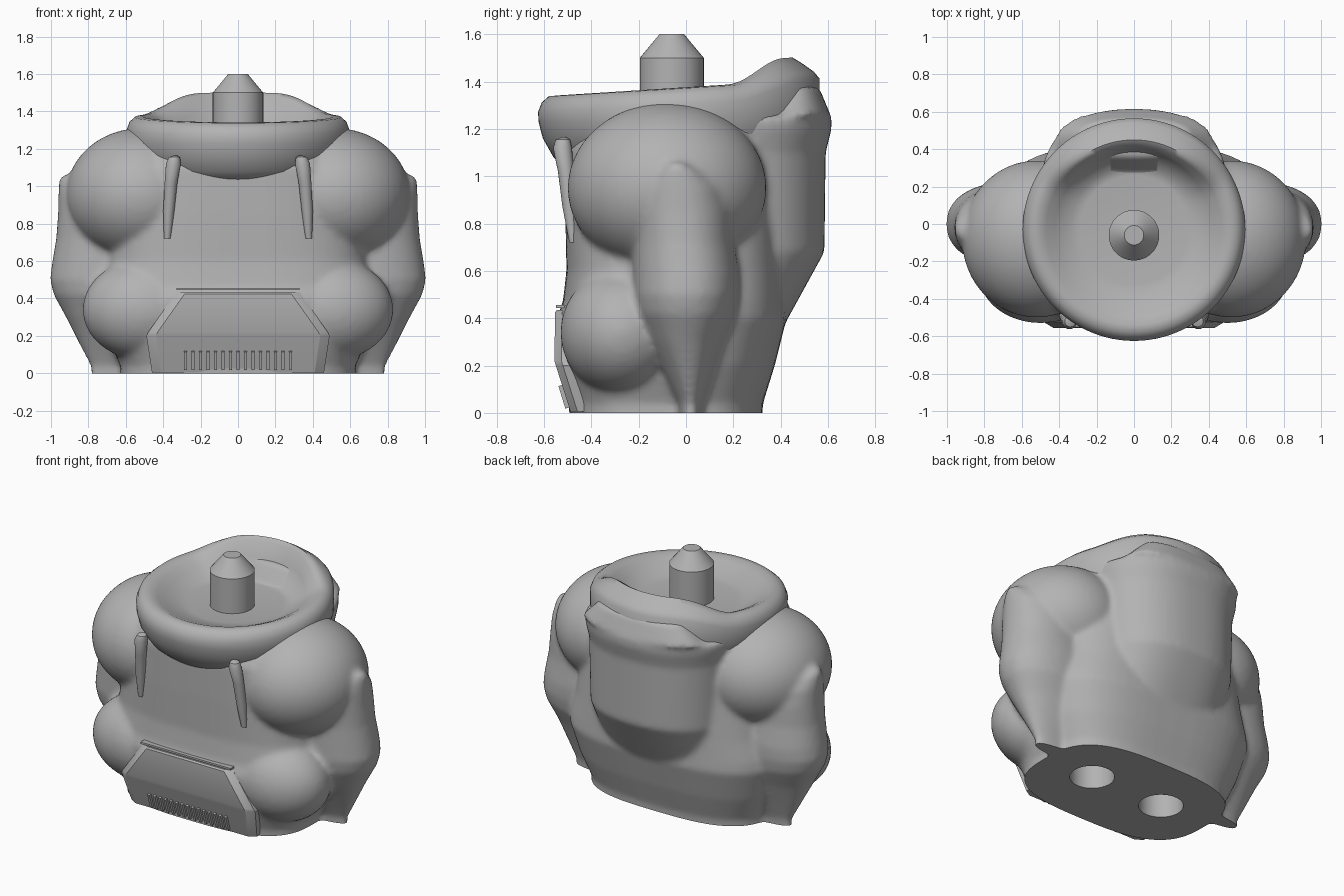
import bpy, bmesh, math
from mathutils import Matrix, Vector

if "Cube" in bpy.data.objects:
    bpy.data.objects.remove(bpy.data.objects["Cube"])

grey = bpy.data.materials.new("plain_grey")
grey.use_nodes = True
grey.diffuse_color = (0.45, 0.45, 0.45, 1)
grey.node_tree.nodes["Principled BSDF"].inputs["Base Color"].default_value = (0.45, 0.45, 0.45, 1)


def finish(bm, name, angle=40):
    bmesh.ops.recalc_face_normals(bm, faces=bm.faces)
    mesh = bpy.data.meshes.new(name)
    bm.to_mesh(mesh)
    bm.free()
    mesh.materials.append(grey)
    ob = bpy.data.objects.new(name, mesh)
    bpy.context.collection.objects.link(ob)
    select(ob)
    bpy.ops.object.shade_smooth_by_angle(angle=math.radians(angle))
    return ob


def select(ob):
    bpy.ops.object.select_all(action='DESELECT')
    ob.select_set(True)
    bpy.context.view_layer.objects.active = ob


def skin(bm, rings):
    """Join equal vertex rings into a closed tube."""
    loops = [[bm.verts.new(p) for p in ring] for ring in rings]
    n = len(loops[0])
    for a, b in zip(loops, loops[1:]):
        for i in range(n):
            j = (i + 1) % n
            bm.faces.new((a[i], a[j], b[j], b[i]))
    bm.faces.new(loops[0][::-1])
    bm.faces.new(loops[-1])


def loft(bm, rows, power=2.0, side=1, n=64):
    """Stack superellipses given as z, centre x, centre y, radius x, radius y."""
    rings = []
    for z, cx, cy, rx, ry in rows:
        ring = []
        for i in range(n):
            c, s = math.cos(math.tau * i / n), math.sin(math.tau * i / n)
            e = 2 / power
            ring.append((side * (cx + rx * math.copysign(abs(c) ** e, c)),
                         cy + ry * math.copysign(abs(s) ** e, s), z))
        rings.append(ring)
    skin(bm, rings)


def ellipsoid(bm, centre, radii):
    m = Matrix.Translation(centre) @ Matrix.Diagonal((*radii, 1))
    bmesh.ops.create_uvsphere(bm, u_segments=48, v_segments=32, radius=1, matrix=m)


def boolean(ob, cutter):
    mod = ob.modifiers.new("cut", 'BOOLEAN')
    mod.operation, mod.solver, mod.object = 'DIFFERENCE', 'EXACT', cutter
    cutter.hide_render = True


# Body mass: torso, back pack, shoulders and arms fused into one skin
bm = bmesh.new()
loft(bm, [(-.06, 0, -.085, .63, .405), (.04, 0, -.085, .63, .41), (.2, 0, -.085, .7, .46),
          (.4, 0, -.06, .75, .485), (.47, 0, -.05, .74, .47), (.6, 0, -.045, .7, .46),
          (.85, 0, -.055, .66, .455), (1.1, 0, -.06, .62, .45), (1.25, 0, -.05, .5, .4)], 3)
loft(bm, [(.38, 0, .15, .42, .27), (.68, 0, .17, .47, .415), (1.1, 0, .17, .48, .42),
          (1.2, 0, .17, .5, .445), (1.25, 0, .17, .5, .445), (1.26, 0, .44, .42, .17),
          (1.38, 0, .46, .3, .1)], 2.4)
arm = [(-.06, .5, .02, .29, .05), (.04, .5, .02, .29, .06), (.3, .58, 0, .34, .17),
       (.42, .64, 0, .345, .215), (.5, .66, 0, .345, .225), (.58, .66, 0, .335, .225),
       (.72, .66, -.01, .312, .215), (.85, .66, -.015, .302, .215), (.95, .66, -.02, .3, .195),
       (1.02, .66, -.03, .297, .14), (1.06, .66, -.04, .29, .06)]
for side in (1, -1):
    loft(bm, arm, 2.2, side)
    ellipsoid(bm, (side * .52, -.08, .95), (.4, .42, .36))
    ellipsoid(bm, (side * .5, -.27, .34), (.33, .26, .27))
body = finish(bm, "body")
remesh = body.modifiers.new("fuse", 'REMESH')
remesh.mode, remesh.voxel_size, remesh.use_smooth_shade = 'VOXEL', 0.018, True
soften = body.modifiers.new("soften", 'SMOOTH')
soften.factor, soften.iterations = 0.5, 6

# Cutters: flat floor, two sockets underneath, waist slot and elbow notches
cutters = []
bm = bmesh.new()
bmesh.ops.create_cube(bm, size=3, matrix=Matrix.Translation((0, 0, -1.5)))
cutters.append(finish(bm, "floor_cutter"))
bm = bmesh.new()
for side in (1, -1):
    bmesh.ops.create_cone(bm, cap_ends=True, segments=48, radius1=.135, radius2=.135, depth=.6,
                          matrix=Matrix.Translation((side * .27, -.07, 0)))
cutters.append(finish(bm, "socket_cutter"))
bm = bmesh.new()
for side in (1, -1):
    turn = Matrix.Rotation(side * math.radians(55), 4, 'Z') @ Matrix.Rotation(math.radians(90), 4, 'X')
    bmesh.ops.create_cone(bm, cap_ends=True, segments=3, radius1=.02, radius2=.075, depth=.16,
                          matrix=Matrix.Translation((side * .77, -.32, .59)) @ turn)
cutters.append(finish(bm, "notch_cutter"))
for cutter in cutters:
    boolean(body, cutter)
select(body)
bpy.ops.object.convert(target='MESH')
for cutter in cutters:
    bpy.data.objects.remove(cutter)
body.data.materials.clear()
body.data.materials.append(grey)
select(body)
bpy.ops.object.shade_smooth_by_angle(angle=math.radians(45))

# Collar: a shallow dish with a rolled rim that rises at the back
bm = bmesh.new()
count, centre_y = 96, -.03
columns = []
for i in range(count):
    a = math.tau * i / count
    c, s = math.cos(a), math.sin(a)
    y = centre_y + .5 * s
    t = min(max((y - .17) / .26, 0), 1)
    b = t * t * (3 - 2 * t)
    rim = 1.34 + (y + .55) * .065 + .095 * b
    profile = [(.29, 1.27), (.34, 1.277), (.42, 1.27 + (rim - 1.27) * .5),
               (.47 - .02 * b, rim - .018), (.51 - .03 * b, rim), (.55 - .03 * b, rim - .004 - .02 * b),
               (.58 - .01 * b, rim - .03 - .03 * b), (.595, rim - .07 - .02 * b),
               (.593, 1.23), (.575, 1.16), (.53, 1.08), (.46, 1.02)]
    columns.append([(r * c, centre_y + r * s, z) for r, z in profile])
skin(bm, list(zip(*columns)))
finish(bm, "collar", 60)

# Neck peg: cylinder with a tapered tip
bm = bmesh.new()
loft(bm, [(1.2, 0, -.06, .135, .135), (1.5, 0, -.06, .135, .135), (1.6, 0, -.06, .052, .052)])
finish(bm, "neck_peg", 30)

# Chest straps: short rounded rods tapering downwards
for side, label in ((1, "left"), (-1, "right")):
    bm = bmesh.new()
    path = [(.335, -.515, 1.165, .008), (.34, -.52, 1.155, .03), (.345, -.522, 1.12, .04),
            (.358, -.507, 1.02, .034), (.37, -.492, .87, .03), (.378, -.475, .72, .018)]
    loft(bm, [(z, x, y, r, r) for x, y, z, r in path], 2, side, 20)
    finish(bm, label + "_chest_strap")

# Belt plate: widens downwards, then folds back towards the base
bm = bmesh.new()
rows = [(.435, .33, -.545), (.425, .335, -.553), (.22, .48, -.556), (.2, .49, -.55), (.005, .46, -.488)]
skin(bm, [[(-w, -.35, z), (-w, y + .03, z), (-w + .05, y, z),
           (w - .05, y, z), (w, y + .03, z), (w, -.35, z)] for z, w, y in rows])
finish(bm, "belt_plate", 25)

# Small lip along the top of the belt
bm = bmesh.new()
m = Matrix.Translation((0, -.525, .45)) @ Matrix.Diagonal((.66, .05, .012, 1))
bmesh.ops.create_cube(bm, size=1, matrix=m)
finish(bm, "belt_lip")

# Row of fine ribs near the base
bm = bmesh.new()
for i in range(15):
    x = -.28 + .04 * i
    m = (Matrix.Translation((x, -.51, .07)) @ Matrix.Rotation(math.radians(17), 4, 'X')
         @ Matrix.Diagonal((.016, .03, .1, 1)))
    bmesh.ops.create_cube(bm, size=1, matrix=m)
finish(bm, "base_ribs")
